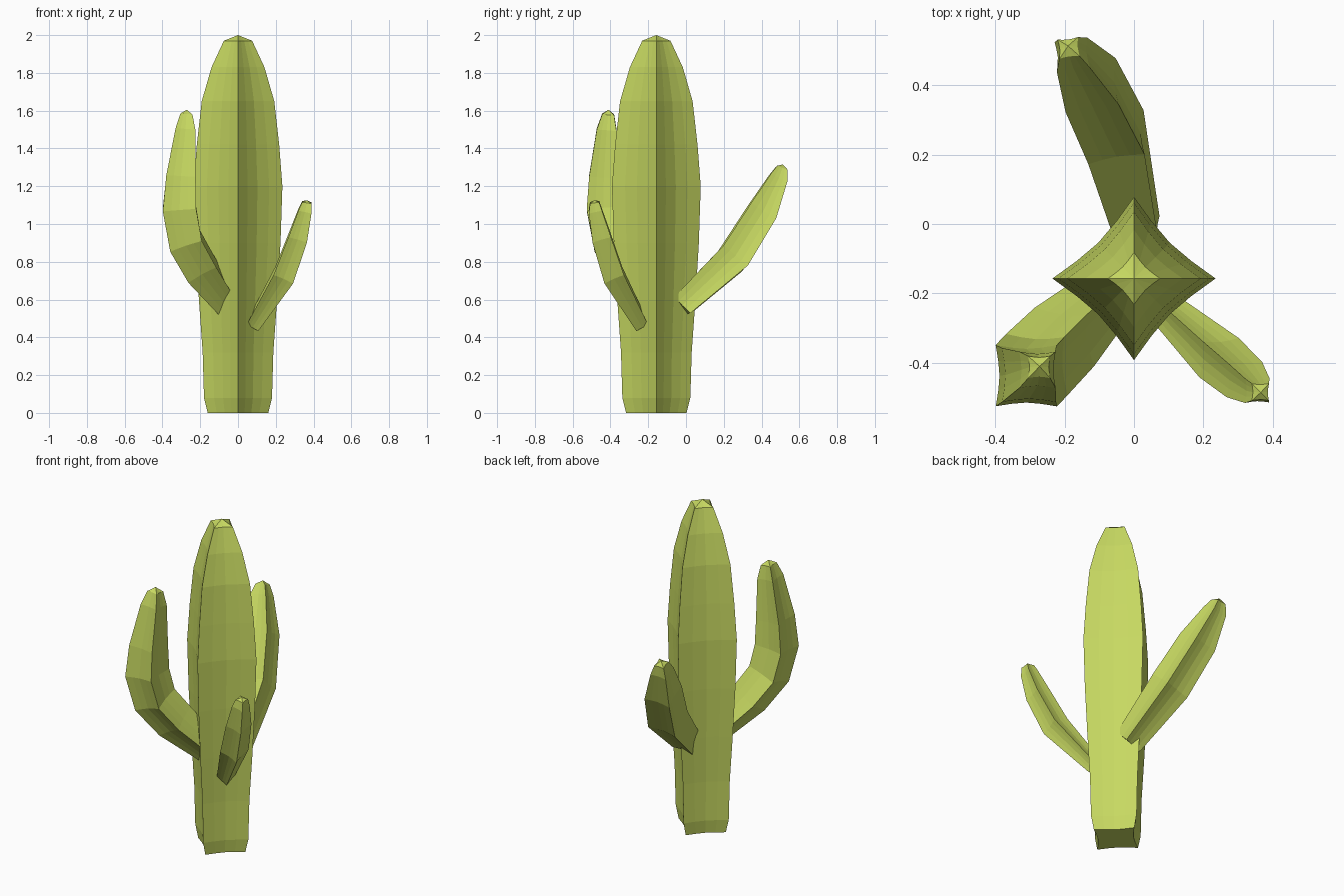
import bpy, bmesh, math
from mathutils import Vector

cube = bpy.data.objects.get("Cube")
if cube:
    bpy.data.objects.remove(cube, do_unlink=True)

green = bpy.data.materials.new("cactus green")
green.use_nodes = True
green.diffuse_color = (0.57, 0.69, 0.12, 1)
green.node_tree.nodes["Principled BSDF"].inputs["Base Color"].default_value = green.diffuse_color

# Four-ribbed section: rib tip, slope, valley, slope (fractions of the rib radius)
RIB = [1.0, 0.735, 0.62, 0.735]
RIB_ANGLE = [0, 17, 45, 73]


def star(center, side, up, radius, roll):
    pts = []
    for quarter in range(4):
        for size, angle in zip(RIB, RIB_ANGLE):
            a = math.radians(quarter * 90 + angle + roll)
            pts.append(center + radius * size * (up * math.cos(a) + side * math.sin(a)))
    return pts


def ribbed_stem(name, path, side, tip, roll=0):
    """Sweep the ribbed section along (x, y, z, radius) stations, closing at tip."""
    centers = [Vector(p[:3]) for p in path]
    side = Vector(side).normalized()
    bm = bmesh.new()
    rings = []
    for i, station in enumerate(path):
        ahead = centers[min(i + 1, len(path) - 1)]
        behind = centers[max(i - 1, 0)]
        up = (ahead - behind).normalized().cross(side).normalized()
        rings.append([bm.verts.new(p) for p in star(centers[i], side, up, station[3], roll)])
    count = len(rings[0])
    for low, high in zip(rings, rings[1:]):
        for i in range(count):
            j = (i + 1) % count
            bm.faces.new((low[i], low[j], high[j], high[i]))
    apex = bm.verts.new(tip)
    for i in range(count):
        bm.faces.new((rings[-1][i], rings[-1][(i + 1) % count], apex))
    bm.faces.new(rings[0])
    bmesh.ops.recalc_face_normals(bm, faces=bm.faces)
    mesh = bpy.data.meshes.new(name)
    bm.to_mesh(mesh)
    bm.free()
    mesh.materials.append(green)
    obj = bpy.data.objects.new(name, mesh)
    bpy.context.collection.objects.link(obj)
    return obj


# Trunk: slim foot, widest above the middle, rounded crown
trunk_profile = [(0, 0.16), (0.08, 0.18), (0.32, 0.187), (0.6, 0.207), (0.9, 0.225),
                 (1.2, 0.235), (1.42, 0.218), (1.65, 0.192), (1.83, 0.14), (1.97, 0.075)]
ribbed_stem("trunk", [(0, -0.157, z, r) for z, r in trunk_profile],
            (1, 0, 0), (0, -0.157, 2))

# Large arm that bends upright
ribbed_stem("right_arm",
            [(-0.06, -0.19, 0.58, 0.085), (-0.2, -0.325, 0.77, 0.12),
             (-0.28, -0.405, 0.91, 0.125), (-0.31, -0.437, 1.08, 0.125),
             (-0.302, -0.435, 1.25, 0.11), (-0.278, -0.42, 1.5, 0.074),
             (-0.273, -0.412, 1.58, 0.045)],
            (1, -1, 0), (-0.272, -0.41, 1.605))

# Small leaning arm
ribbed_stem("left_arm",
            [(0.08, -0.235, 0.465, 0.05), (0.245, -0.385, 0.73, 0.08),
             (0.318, -0.448, 0.93, 0.072), (0.355, -0.48, 1.07, 0.05),
             (0.364, -0.484, 1.115, 0.035)],
            (1, 1, 0), (0.365, -0.485, 1.125))

# Long arm leaning out behind
ribbed_stem("back_arm",
            [(0.015, -0.03, 0.56, 0.085), (-0.052, 0.25, 0.82, 0.118),
             (-0.125, 0.4, 1.06, 0.11), (-0.178, 0.487, 1.24, 0.068),
             (-0.188, 0.507, 1.295, 0.042)],
            (0.93, 0.36, 0), (-0.19, 0.513, 1.315), roll=-30)
